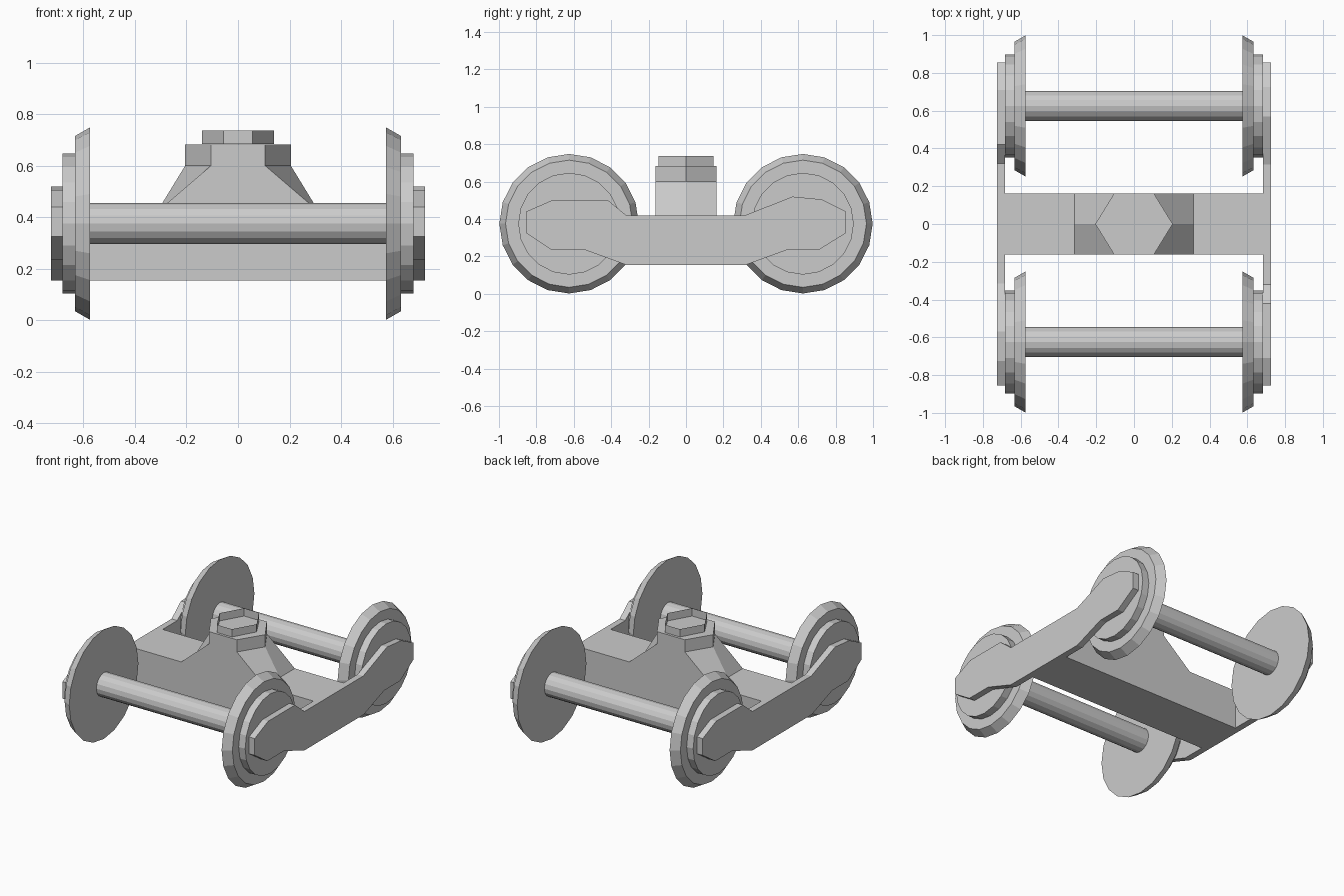
import bpy
from math import cos, sin, pi

if "Cube" in bpy.data.objects:
    bpy.data.objects.remove(bpy.data.objects["Cube"])


def add_mesh(name, verts, faces):
    mesh = bpy.data.meshes.new(name)
    mesh.from_pydata(verts, [], faces)
    mesh.update()
    ob = bpy.data.objects.new(name, mesh)
    bpy.context.collection.objects.link(ob)
    return ob


def loft(name, rings, cap_end=True):
    """Join equal-length vertex rings, with caps."""
    n = len(rings[0])
    verts = [v for r in rings for v in r]
    faces = [(k * n + i, k * n + (i + 1) % n, (k + 1) * n + (i + 1) % n, (k + 1) * n + i)
             for k in range(len(rings) - 1) for i in range(n)]
    faces.append(tuple(reversed(range(n))))
    if cap_end:
        faces.append(tuple(range(len(verts) - n, len(verts))))
    return add_mesh(name, verts, faces)


def x_ring(x, r, n, y, s=1):
    """Circle around the x axis at axle height."""
    return [(x, y + s * r * cos(2 * pi * i / n), 0.375 + r * sin(2 * pi * i / n)) for i in range(n)]


def hexagon(x, xf, y, z):
    return [(x, 0, z), (xf, y, z), (-xf, y, z), (-x, 0, z), (-xf, -y, z), (xf, -y, z)]


# axles and flanged wheels
for end, y in (("front", -0.625), ("back", 0.625)):
    axle = loft(f"{end}_axle", [x_ring(-0.575, 0.08, 16, y), x_ring(0.575, 0.08, 16, y)])
    for side, s in (("left", -1), ("right", 1)):
        loft(f"{end}_{side}_wheel",
             [x_ring(s * x, r, 20, y, s) for x, r in
              ((0.575, 0.373), (0.633, 0.34), (0.633, 0.272), (0.682, 0.272))])

# side frames
profile = [(-0.855, 0.325), (-0.72, 0.235), (-0.54, 0.235), (-0.32, 0.155),
           (0.32, 0.155), (0.54, 0.235), (0.71, 0.235), (0.855, 0.325),
           (0.855, 0.44), (0.725, 0.505), (0.57, 0.52), (0.315, 0.42),
           (-0.32, 0.42), (-0.42, 0.455), (-0.56, 0.503), (-0.71, 0.503), (-0.855, 0.44)]
profile[13:15] = [(-0.42, 0.503)]
for side, s in (("left", -1), ("right", 1)):
    loft(f"{side}_side_frame",
         [[(s * x, s * y, z) for y, z in profile] for x in (0.682, 0.725)])

# cross beam with raised centre hump
hump = [(-0.682, 0.155), (0.682, 0.155), (0.682, 0.42), (-0.682, 0.42)]
loft("cross_beam", [[(x, y, z) for x, z in hump] for y in (0.162, -0.162)])
base = [(0.315, 0, 0.42), (0.315, 0.162, 0.42), (-0.315, 0.162, 0.42),
        (-0.315, 0, 0.42), (-0.315, -0.162, 0.42), (0.315, -0.162, 0.42)]
loft("pivot_hump", [base, hexagon(0.205, 0.105, 0.162, 0.6),
                    hexagon(0.205, 0.105, 0.162, 0.683)])

# open hexagonal pivot collar
loft("pivot_collar", [hexagon(0.14, 0.057, 0.147, 0.684),
                      hexagon(0.14, 0.057, 0.147, 0.737)], cap_end=False)
